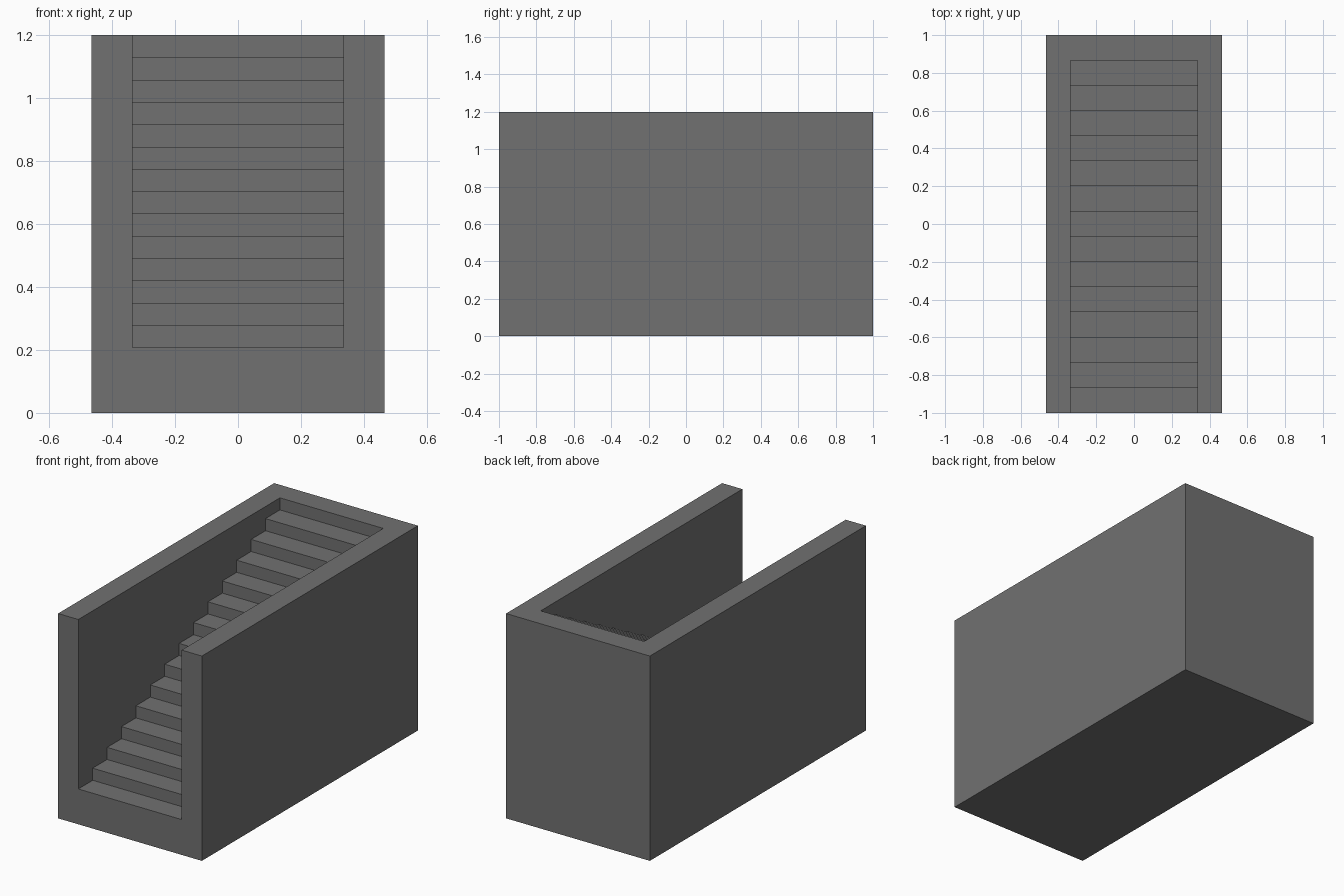
import bpy
import bmesh

if "Cube" in bpy.data.objects:
    bpy.data.objects.remove(bpy.data.objects["Cube"], do_unlink=True)

HALF_WIDTH, HALF_LENGTH, HEIGHT = 0.466, 1.0, 1.2
INNER = 0.335          # half the width of the stairwell
STEPS = 14
TREAD = 2 / 15         # also the wall thickness at the back
FIRST = 0.207          # height of the lowest tread
RISE = (HEIGHT - FIRST) / STEPS

stone = bpy.data.materials.new("dark grey stone")
stone.use_nodes = True
colour = (0.165, 0.165, 0.165, 1)
stone.diffuse_color = colour
stone.node_tree.nodes["Principled BSDF"].inputs["Base Color"].default_value = colour


def extrude_profile(name, profile, half_width):
    """Extrude a closed (y, z) profile evenly to both sides along x."""
    bm = bmesh.new()
    face = bm.faces.new([bm.verts.new((-half_width, y, z)) for y, z in profile])
    moved = bmesh.ops.extrude_face_region(bm, geom=[face])["geom"]
    verts = [v for v in moved if isinstance(v, bmesh.types.BMVert)]
    bmesh.ops.translate(bm, verts=verts, vec=(2 * half_width, 0, 0))
    bmesh.ops.recalc_face_normals(bm, faces=bm.faces)
    mesh = bpy.data.meshes.new(name)
    bm.to_mesh(mesh)
    bm.free()
    mesh.materials.append(stone)
    obj = bpy.data.objects.new(name, mesh)
    bpy.context.collection.objects.link(obj)
    return obj


# Solid outer block
block = extrude_profile("walled_staircase", [
    (-HALF_LENGTH, 0), (HALF_LENGTH, 0),
    (HALF_LENGTH, HEIGHT), (-HALF_LENGTH, HEIGHT)], HALF_WIDTH)

# Stairwell void: stepped underside, open past the front and the top
void = [(-HALF_LENGTH - 0.2, FIRST)]
for i in range(STEPS):
    y = -HALF_LENGTH + (i + 1) * TREAD
    z = FIRST + i * RISE
    void += [(y, z), (y, z + RISE)]
void[-1] = (void[-1][0], HEIGHT + 0.2)
void.append((-HALF_LENGTH - 0.2, HEIGHT + 0.2))
cutter = extrude_profile("stairwell_cutter", void, INNER)
cutter.hide_render = True

# Cut the stairs into the block and drop the cutter
cut = block.modifiers.new("stairwell", "BOOLEAN")
cut.operation = "DIFFERENCE"
cut.solver = "EXACT"
cut.object = cutter
bpy.context.view_layer.objects.active = block
bpy.ops.object.modifier_apply(modifier=cut.name)
bpy.data.objects.remove(cutter, do_unlink=True)
